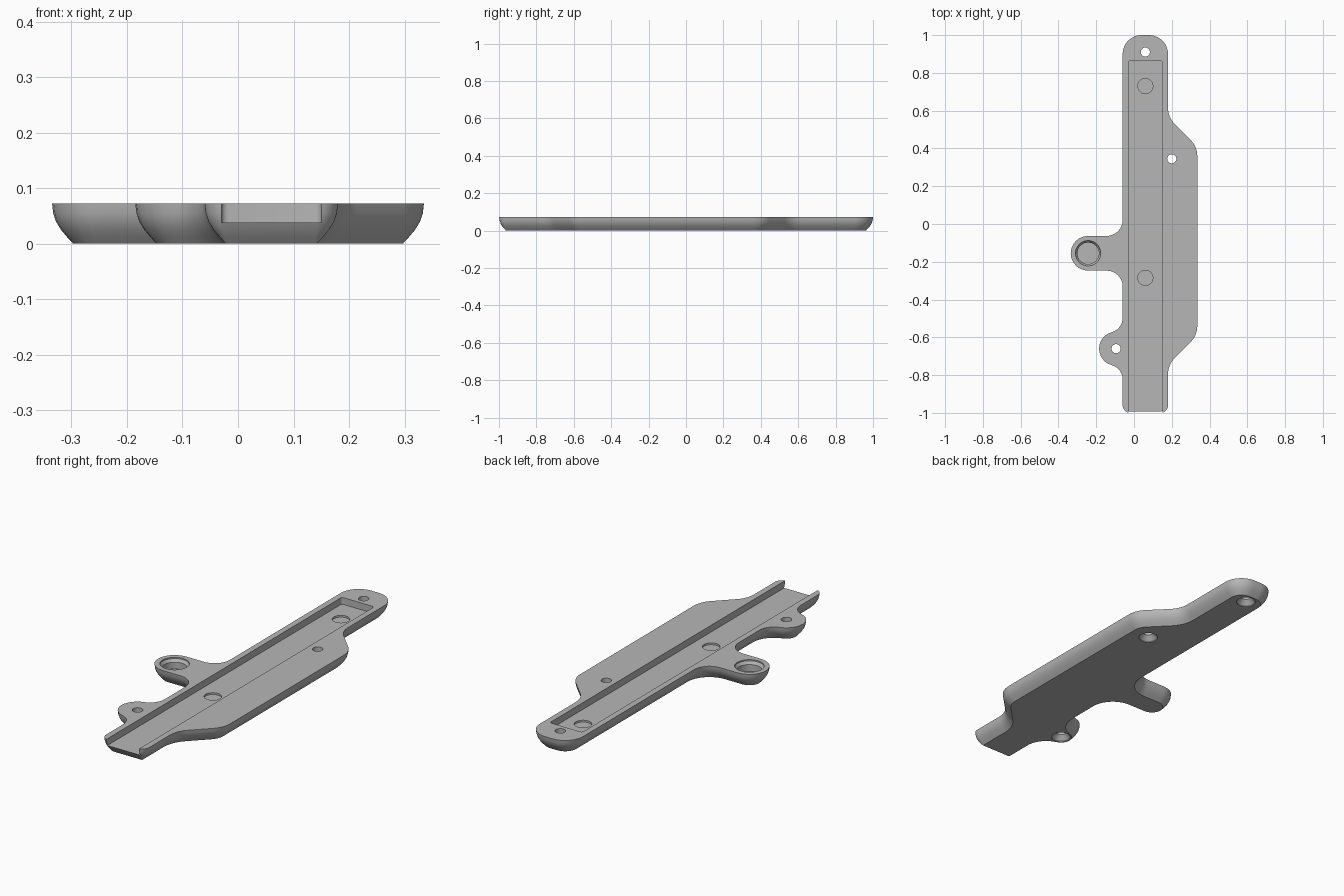
import bpy, bmesh
from math import cos, sin, radians

if "Cube" in bpy.data.objects:
    bpy.data.objects.remove(bpy.data.objects["Cube"])

GREY = (0.47, 0.47, 0.47, 1)
grey = bpy.data.materials.new("plain grey")
grey.use_nodes = True
grey.diffuse_color = GREY
grey.node_tree.nodes["Principled BSDF"].inputs["Base Color"].default_value = GREY

TOP, FLOOR = 0.072, 0.038


def outline(arcs, inset, z, steps=12):
    """Closed ring of tangent arcs (x, y, radius, start, end), counterclockwise."""
    ring = []
    for x, y, r, a, b in arcs:
        r += inset if a > b else -inset
        for i in range(steps + 1):
            t = radians(a + (b - a) * i / steps)
            ring.append((x + r * cos(t), y + r * sin(t), z))
    return ring


def circle(x, y, r, z, n=48):
    return [(x + r * cos(radians(360 * i / n)), y + r * sin(radians(360 * i / n)), z)
            for i in range(n)]


def loft(name, rings):
    """Closed solid through rings listed from bottom to top."""
    bm = bmesh.new()
    loops = [[bm.verts.new(p) for p in ring] for ring in rings]
    n = len(loops[0])
    bm.faces.new(loops[0][::-1])
    bm.faces.new(loops[-1])
    for low, high in zip(loops, loops[1:]):
        for i in range(n):
            j = (i + 1) % n
            bm.faces.new((low[i], low[j], high[j], high[i]))
    bmesh.ops.remove_doubles(bm, verts=bm.verts, dist=1e-5)
    mesh = bpy.data.meshes.new(name)
    bm.to_mesh(mesh)
    bm.free()
    mesh.materials.append(grey)
    obj = bpy.data.objects.new(name, mesh)
    bpy.context.collection.objects.link(obj)
    return obj


# Plate outline: rail, angled side flange, two tabs with fillets
plate_arcs = [
    (-.02, -.96, .04, 180, 270), (.14, -.96, .04, 270, 360),
    (.30, -.795, .12, 180, 135), (.215, -.54, .12, -45, 0),
    (.215, .36, .12, 0, 45), (.30, .615, .12, 225, 180),
    (.08, .9, .1, 0, 90), (.04, .9, .1, 90, 180),
    (-.145, .022, .085, 0, -90), (-.243, -.155, .092, 90, 270),
    (-.145, -.332, .085, 90, 0),
    (-.14, -.496, .08, 0, -74.7), (-.095, -.66, .09, 105.3, 254.7),
    (-.14, -.824, .08, 74.7, 0),
]

# Rounded underside edge: (height, inset)
edge = [(0, .038), (.012, .027), (.025, .016), (.04, .007), (.055, .002), (TOP, 0)]
plate = loft("mounting_plate", [outline(plate_arcs, d, z) for z, d in edge])

# Channel open at the front
left, right, back, front, r = -.03, .15, .865, -1.1, .012
channel = [(left + r, front, r, 180, 270), (right - r, front, r, 270, 360),
           (right - r, back - r, r, 0, 90), (left + r, back - r, r, 90, 180)]
cutters = [loft("channel_cutter", [outline(channel, 0, z, 4) for z in (FLOOR, .2)])]

# Shallow round recesses in the channel floor
for y in (.73, -.285):
    cutters.append(loft("recess_cutter", [circle(.06, y, .04, z) for z in (FLOOR - .009, .1)]))

# Screw holes, countersunk from below
for x, y in ((.06, .91), (.2, .345), (-.095, -.66)):
    cutters.append(loft("screw_cutter", [
        circle(x, y, rad, z) for rad, z in ((.045, -.02), (.045, .004), (.024, .028), (.024, .1))]))

# Blind cup in the long tab
cutters.append(loft("cup_cutter", [
    circle(-.243, -.155, rad, z) for rad, z in ((.057, .018), (.057, .052), (.067, .066), (.067, .1))]))

bpy.context.view_layer.objects.active = plate
for cutter in cutters:
    cutter.hide_render = True
    mod = plate.modifiers.new("cut", "BOOLEAN")
    mod.operation = "DIFFERENCE"
    mod.solver = "EXACT"
    mod.object = cutter
    bpy.ops.object.modifier_apply(modifier=mod.name)
    bpy.data.objects.remove(cutter)

bpy.ops.object.select_all(action="DESELECT")
plate.select_set(True)
bpy.ops.object.shade_smooth_by_angle(angle=radians(30))
